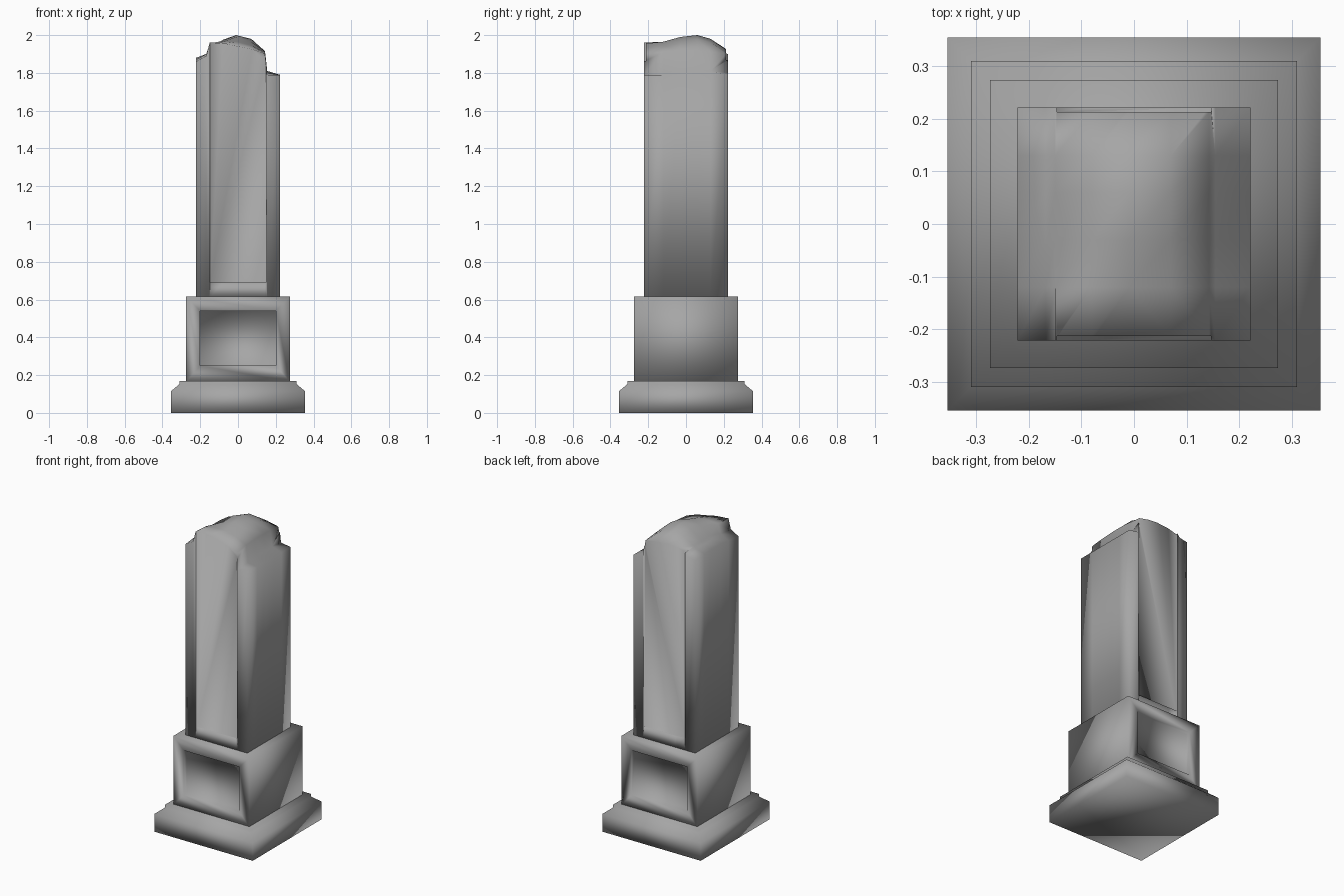
import bpy, bmesh

if "Cube" in bpy.data.objects:
    bpy.data.objects.remove(bpy.data.objects["Cube"])

# Dark grey stone
stone = bpy.data.materials.new("stone")
stone.diffuse_color = (0.38, 0.38, 0.38, 1)
stone.use_nodes = True
stone.node_tree.nodes["Principled BSDF"].inputs["Base Color"].default_value = stone.diffuse_color


def finish(name, bm):
    bmesh.ops.recalc_face_normals(bm, faces=bm.faces)
    me = bpy.data.meshes.new(name)
    bm.to_mesh(me)
    bm.free()
    me.materials.append(stone)
    me.shade_smooth()
    ob = bpy.data.objects.new(name, me)
    bpy.context.collection.objects.link(ob)
    return ob


def square_stack(name, profile):
    """Closed square solid from (half width, z) levels."""
    bm = bmesh.new()
    rings = [[bm.verts.new((sx * w, sy * w, z))
              for sx, sy in ((-1, -1), (1, -1), (1, 1), (-1, 1))]
             for w, z in profile]
    for a, b in zip(rings, rings[1:]):
        for i in range(4):
            j = (i + 1) % 4
            bm.faces.new((a[i], a[j], b[j], b[i]))
    bm.faces.new(rings[0][::-1])
    bm.faces.new(rings[-1])
    return finish(name, bm)


def cut_panels(ob, half_x, z0, z1, face_y, depth):
    """Sink a rectangular panel into the front and the back."""
    for side, s in (("front", -1), ("back", 1)):
        bpy.ops.mesh.primitive_cube_add(
            size=1, location=(0, s * (face_y - depth + 0.1), (z0 + z1) / 2))
        c = bpy.context.object
        c.name = f"{ob.name}_{side}_cutter"
        c.scale = (2 * half_x, 0.2, z1 - z0)
        c.hide_render = True
        bpy.context.view_layer.update()
        m = ob.modifiers.new(side + "_panel", 'BOOLEAN')
        m.operation = 'DIFFERENCE'
        m.solver = 'EXACT'
        m.object = c
        bpy.context.view_layer.objects.active = ob
        bpy.ops.object.modifier_apply(modifier=m.name)
        bpy.data.objects.remove(c)
    ob.data.shade_smooth()


# Stepped base with sloped shoulder
square_stack("base", [(0.355, 0), (0.355, 0.115), (0.31, 0.152), (0.31, 0.17)])

# Pedestal block with sunken panels
pedestal = square_stack("pedestal", [(0.274, 0.165), (0.274, 0.615)])
cut_panels(pedestal, 0.2, 0.25, 0.54, 0.274, 0.03)

# Broken shaft: uneven top surface, walls dropped to the pedestal
xs = [-0.222, -0.168, -0.15, -0.08, -0.01, 0.07, 0.143, 0.155, 0.222]
ys = [-0.222, -0.12, -0.03, 0.06, 0.13, 0.222]
top = [
    [1.86, 1.89, 1.96, 1.955, 1.94, 1.925, 1.90, 1.79, 1.79],
    [1.87, 1.90, 1.955, 1.965, 1.965, 1.945, 1.91, 1.80, 1.79],
    [1.88, 1.90, 1.92, 1.97, 1.99, 1.965, 1.915, 1.81, 1.79],
    [1.88, 1.90, 1.915, 1.975, 2.0, 1.98, 1.915, 1.81, 1.79],
    [1.88, 1.895, 1.91, 1.95, 1.98, 1.96, 1.91, 1.81, 1.79],
    [1.87, 1.88, 1.90, 1.915, 1.92, 1.915, 1.90, 1.80, 1.79],
]
bm = bmesh.new()
g = [[bm.verts.new((x, y, z)) for x, z in zip(xs, row)]
     for y, row in zip(ys, top)]
for a, b in zip(g, g[1:]):
    for i in range(len(xs) - 1):
        bm.faces.new((a[i], a[i + 1], b[i + 1], b[i]))
rim = [e for e in bm.edges if e.is_boundary]
ext = bmesh.ops.extrude_edge_only(bm, edges=rim)["geom"]
for v in ext:
    if isinstance(v, bmesh.types.BMVert):
        v.co.z = 0.61
bmesh.ops.contextual_create(
    bm, geom=[e for e in ext if isinstance(e, bmesh.types.BMEdge) and e.is_boundary])
shaft = finish("broken_shaft", bm)
cut_panels(shaft, 0.147, 0.69, 2.1, 0.222, 0.009)
